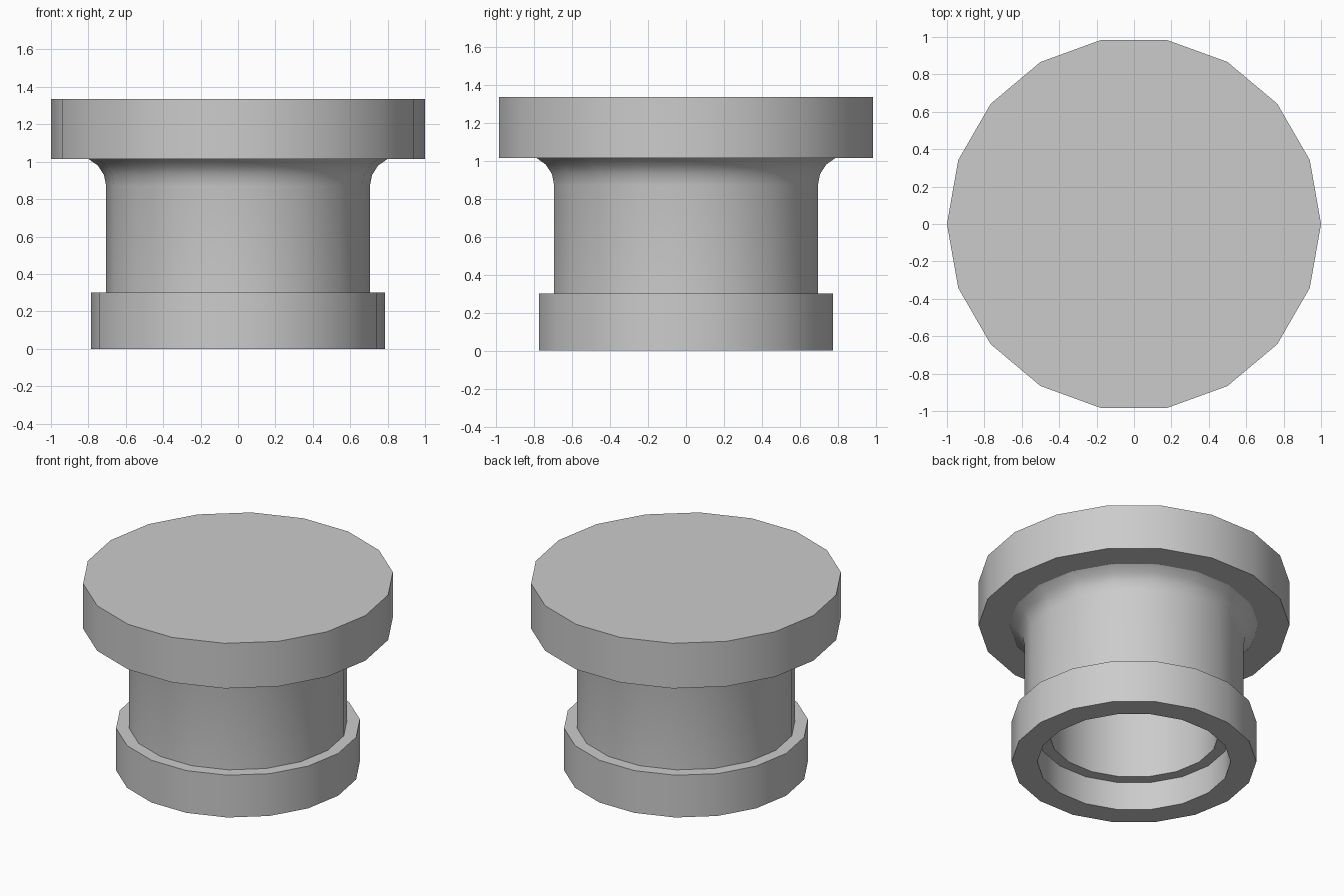
import bpy, bmesh, math

SIDES = 18

cube = bpy.data.objects.get("Cube")
if cube:
    bpy.data.objects.remove(cube, do_unlink=True)

grey = bpy.data.materials.new("plain grey")
grey.use_nodes = True
colour = (0.6, 0.6, 0.6, 1)
grey.diffuse_color = colour
grey.node_tree.nodes["Principled BSDF"].inputs["Base Color"].default_value = colour


def lathe(name, profile):
    """Revolve a (radius, height) profile around z."""
    bm = bmesh.new()
    verts = [bm.verts.new((r, 0, z)) for r, z in profile]
    edges = [bm.edges.new(pair) for pair in zip(verts, verts[1:])]
    bmesh.ops.spin(bm, geom=verts + edges, cent=(0, 0, 0), axis=(0, 0, 1),
                   angle=math.tau, steps=SIDES)
    bmesh.ops.remove_doubles(bm, verts=bm.verts, dist=0.0005)
    # Merge the central fans into single flat polygons
    bmesh.ops.dissolve_verts(
        bm, verts=[v for v in bm.verts if math.hypot(v.co.x, v.co.y) < 0.001])
    bmesh.ops.recalc_face_normals(bm, faces=bm.faces)
    mesh = bpy.data.meshes.new(name)
    bm.to_mesh(mesh)
    bm.free()
    obj = bpy.data.objects.new(name, mesh)
    bpy.context.collection.objects.link(obj)
    mesh.materials.append(grey)
    bpy.ops.object.select_all(action='DESELECT')
    obj.select_set(True)
    bpy.context.view_layer.objects.active = obj
    bpy.ops.object.shade_smooth_by_angle(angle=math.radians(30))
    return obj


# Fillet that flares the neck out under the cap
neck, fillet, flare_start = 0.705, 0.158, 0.87
flare = []
for i in range(4):
    a = math.radians(66.5) * i / 3
    flare.append((neck + fillet * (1 - math.cos(a)), flare_start + fillet * math.sin(a)))

# Hollow stepped plug: bore, collar, neck, flare and cap in one shell
bore = [(0, 1.015), (0.545, 1.015), (0.545, 0.2), (0.622, 0.2), (0.622, 0)]
collar = [(0.787, 0), (0.787, 0.3), (neck, 0.3)]
cap = [(1, 1.015), (1, 1.335), (0, 1.335)]
lathe("flanged_plug", bore + collar + flare + cap)
